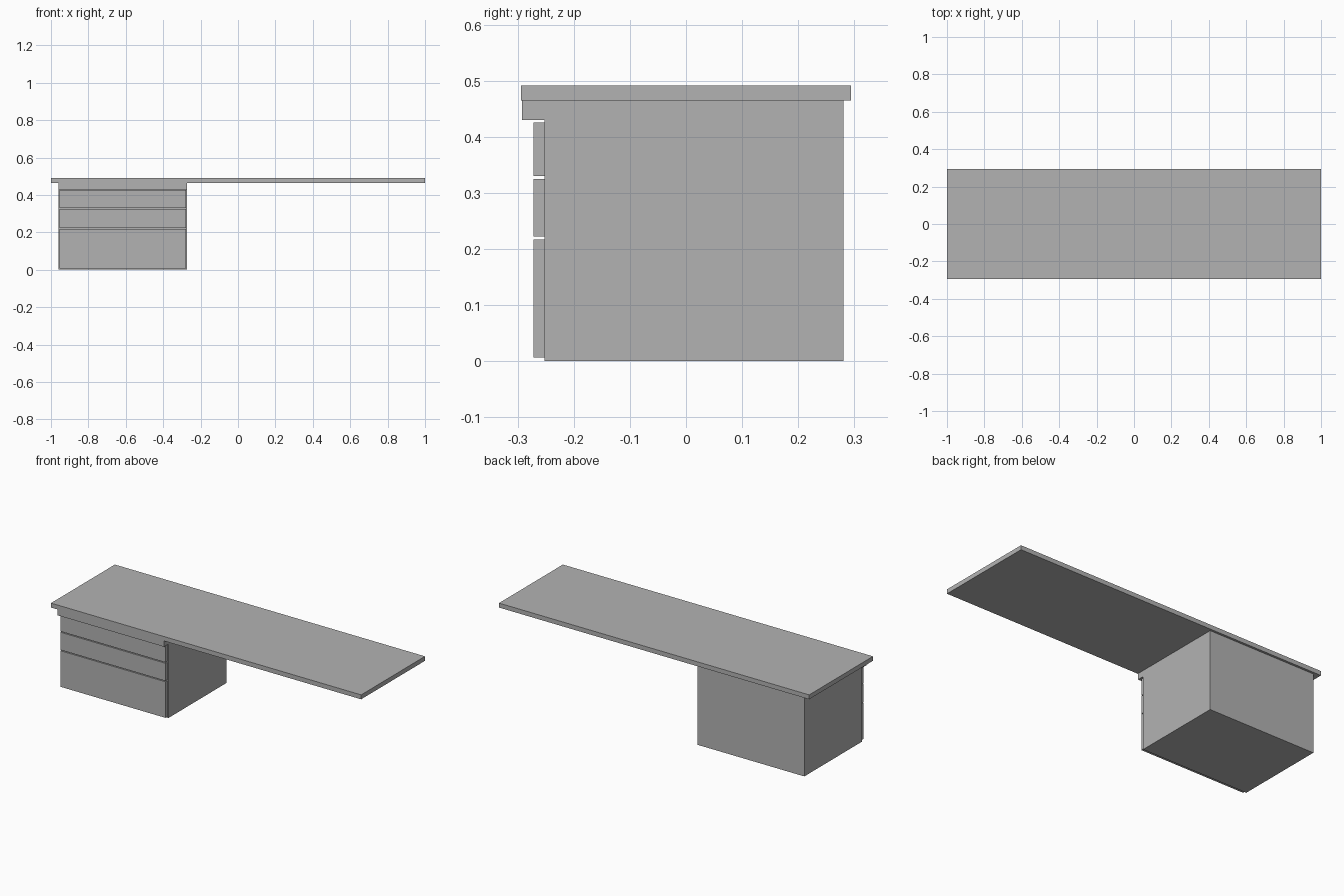
import bpy

cube = bpy.data.objects.get("Cube")
if cube:
    bpy.data.objects.remove(cube, do_unlink=True)

grey = bpy.data.materials.new("plain grey")
grey.use_nodes = True
colour = (0.45, 0.45, 0.45, 1)
grey.diffuse_color = colour
grey.node_tree.nodes["Principled BSDF"].inputs["Base Color"].default_value = colour


def box(name, x, y, z):
    """Box spanning the given (low, high) range on each axis."""
    spans = (x, y, z)
    bpy.ops.mesh.primitive_cube_add(size=1, location=[(a + b) / 2 for a, b in spans])
    ob = bpy.context.object
    ob.name = name
    ob.scale = [b - a for a, b in spans]
    bpy.ops.object.transform_apply(location=False, rotation=False, scale=True)
    ob.data.materials.append(grey)
    return ob


LEFT, RIGHT = -0.96, -0.272
FRONT, BACK = -0.252, 0.281
UNDERSIDE = 0.465

# Long worktop cantilevered over the drawer cabinet
box("worktop", (-1, 1), (-0.294, 0.294), (UNDERSIDE, 0.491))

# Cabinet body and the overhanging rail above the drawers
box("cabinet", (LEFT, RIGHT), (FRONT, BACK), (0, UNDERSIDE))
box("front_rail", (LEFT, RIGHT), (-0.292, FRONT), (0.43, UNDERSIDE))

# Drawer fronts separated by narrow gaps
drawers = {"bottom": (0.007, 0.217), "middle": (0.222, 0.325), "top": (0.33, 0.425)}
for level, height in drawers.items():
    box(level + "_drawer_front", (LEFT + 0.005, RIGHT - 0.005), (-0.272, FRONT), height)
